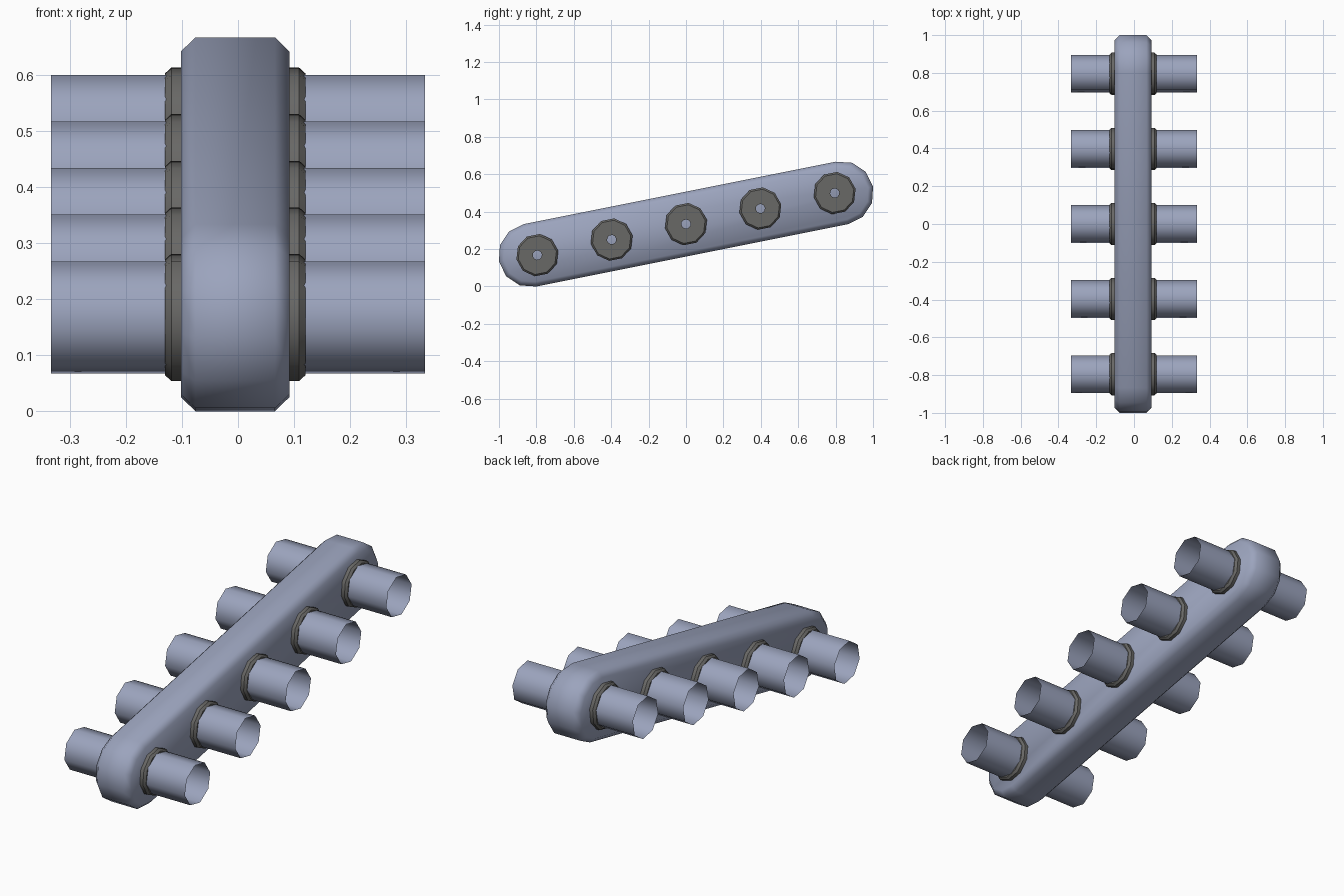
import bpy, bmesh, math

if "Cube" in bpy.data.objects:
    bpy.data.objects.remove(bpy.data.objects["Cube"])

TILT = math.atan(0.2)      # slope of the bar
MID_Z = 0.333
MID_X = -0.005             # the bar sits slightly off centre


def material(name, rgb):
    m = bpy.data.materials.new(name)
    m.diffuse_color = (*rgb, 1)
    m.use_nodes = True
    m.node_tree.nodes["Principled BSDF"].inputs["Base Color"].default_value = m.diffuse_color
    return m


blue_grey = material("blue grey", (0.33, 0.37, 0.51))
dark_grey = material("dark grey", (0.14, 0.138, 0.132))


def loft(name, rings, mat, smooth, capped=False):
    """Join equal-length rings of points with quads, then shade by angle."""
    bm = bmesh.new()
    rows = [[bm.verts.new(p) for p in ring] for ring in rings]
    n = len(rows[0])
    for a, b in zip(rows, rows[1:]):
        for i in range(n):
            j = (i + 1) % n
            bm.faces.new((a[i], a[j], b[j], b[i]))
    if capped:
        bm.faces.new(rows[0][::-1])
        bm.faces.new(rows[-1])
    bmesh.ops.recalc_face_normals(bm, faces=bm.faces)
    me = bpy.data.meshes.new(name)
    bm.to_mesh(me)
    bm.free()
    me.materials.append(mat)
    ob = bpy.data.objects.new(name, me)
    bpy.context.collection.objects.link(ob)
    bpy.ops.object.select_all(action='DESELECT')
    ob.select_set(True)
    bpy.context.view_layer.objects.active = ob
    bpy.ops.object.shade_smooth_by_angle(angle=math.radians(smooth))
    return ob


def circle(x, y, z, r, sides, turn):
    return [(x, y + r * math.cos(turn + math.tau * i / sides),
             z + r * math.sin(turn + math.tau * i / sides)) for i in range(sides)]


def stadium(x, r, half=0.85, steps=6):
    """Tilted round-ended outline of the bar."""
    pts = []
    for end in (1, -1):
        cy, cz = end * half * math.cos(TILT), MID_Z + end * half * math.sin(TILT)
        start = TILT - math.pi / 2 + (0 if end == 1 else math.pi)
        for i in range(steps + 1):
            a = start + math.pi * i / steps
            pts.append((x, cy + r * math.cos(a), cz + r * math.sin(a)))
    return pts


# Bar with chamfered rims
W, C, R = 0.097, 0.026, 0.17
loft("bar", [stadium(MID_X - W, R - C), stadium(MID_X - W + C, R),
             stadium(MID_X + W - C, R), stadium(MID_X + W, R - C)],
     blue_grey, 50, capped=True)

# Five pairs of open pegs, each in a chamfered collar with a small centre hole
collar_profile = [(0.09, 0.114), (0.114, 0.114), (0.125, 0.104), (0.125, 0.025), (0.09, 0.025)]
for k in range(5):
    t = (k - 2) / 2
    y, z = 0.795 * t, MID_Z + 0.166 * t
    for s, side in ((-1, "left"), (1, "right")):
        loft(f"collar_{side}_{k + 1}",
             [circle(MID_X + s * x, y, z, r, 10, TILT) for x, r in collar_profile],
             dark_grey, 40)
        turn = math.pi / 8 - TILT
        loft(f"peg_{side}_{k + 1}",
             [circle(MID_X + s * 0.123, y, z, 0.102, 8, turn),
              circle(s * 0.333, y, z, 0.102, 8, turn)], blue_grey, 60)
